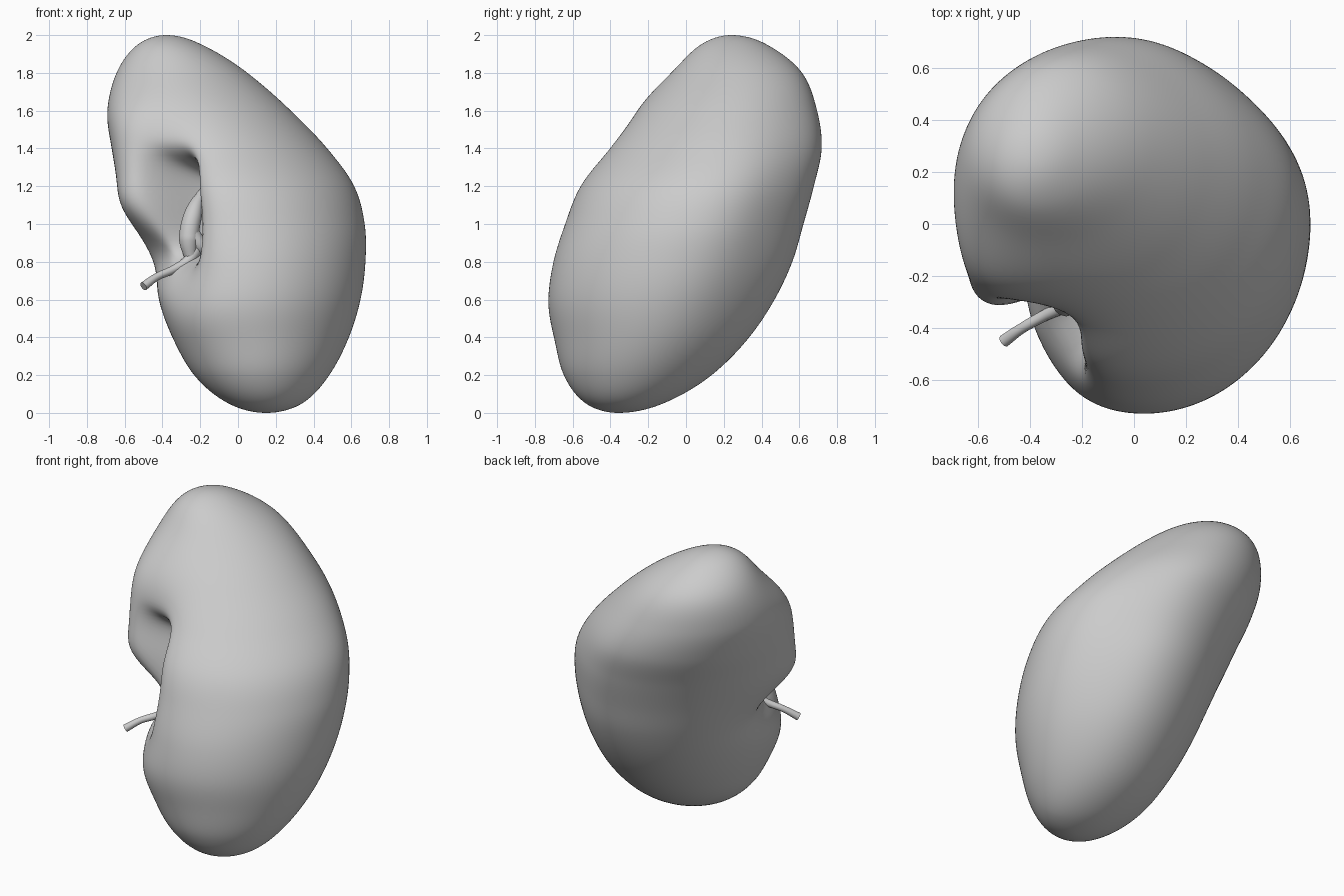
import bpy, bmesh, math
from mathutils import Vector

if "Cube" in bpy.data.objects:
    bpy.data.objects.remove(bpy.data.objects["Cube"])

# Body profile: height, left x, right x, front y, back y
PROFILE = [
    (0.00, 0.15, 0.15, -0.36, -0.36),
    (0.05, -0.05, 0.34, -0.53, -0.12),
    (0.20, -0.23, 0.49, -0.645, 0.14),
    (0.40, -0.34, 0.595, -0.69, 0.34),
    (0.60, -0.42, 0.655, -0.72, 0.475),
    (0.80, -0.48, 0.68, -0.70, 0.57),
    (1.00, -0.54, 0.675, -0.64, 0.63),
    (1.20, -0.60, 0.62, -0.56, 0.685),
    (1.40, -0.65, 0.48, -0.41, 0.725),
    (1.60, -0.68, 0.29, -0.25, 0.70),
    (1.80, -0.64, 0.06, -0.07, 0.62),
    (1.95, -0.53, -0.19, 0.08, 0.43),
    (2.00, -0.38, -0.38, 0.24, 0.24),
]
KEYS = [math.acos(1 - p[0]) for p in PROFILE]
R2 = math.sqrt(2)


def slope(i, c):
    a, b = max(i - 1, 0), min(i + 1, len(KEYS) - 1)
    return (PROFILE[b][c] - PROFILE[a][c]) / (KEYS[b] - KEYS[a])


def sample(t, c):
    """Smooth interpolation of one profile column."""
    i = max(k for k in range(len(KEYS) - 1) if KEYS[k] <= t or k == 0)
    h = KEYS[i + 1] - KEYS[i]
    s = (t - KEYS[i]) / h
    return ((2*s**3 - 3*s**2 + 1) * PROFILE[i][c] + (s**3 - 2*s**2 + s) * h * slope(i, c)
            + (3*s**2 - 2*s**3) * PROFILE[i + 1][c] + (s**3 - s**2) * h * slope(i + 1, c))


def bump(du, dz, wu, wz):
    return math.exp(-(du / wu)**2 - (dz / wz)**2)


def sculpt(x, y, z):
    """Swell the two lobes and press the notch in along the left-front diagonal."""
    u, v = (y - x) / R2, -(x + y) / R2
    if v <= 0:
        # Flatten the outer margin a little
        v *= 1 - 0.07 * math.exp(-((u - 0.4 * (z - 1)) / 0.35)**2)
    else:
        side = min(v / 0.3, 1)
        side = side * side * (3 - 2 * side)
        du = u + 0.07 - 0.24 * (z - 1)
        grow = (0.07 * bump(u - 0.22, z - 1.3, 0.24, 0.26) + 0.05 * bump(u - 0.26, z - 1.58, 0.3, 0.2)
                + 0.05 * bump(u - 0.26, z - 1.1, 0.2, 0.13) + 0.04 * bump(u + 0.25, z - 0.5, 0.3, 0.2))
        wide = 0.18 * bump(du, z - 1.1, 0.18, 0.36) + 0.10 * bump(u - 0.12, z - 0.83, 0.2, 0.14)
        deep = 0.32 * math.exp(-(abs(du) / 0.11)**3 - (abs(z - 1.08) / 0.25)**4)
        v += side * (grow - wide - deep)
    return Vector((-(u + v) / R2, (u - v) / R2, z))


# Bean-shaped body lofted from horizontal rings
RINGS, SEGS = 110, 192
bm = bmesh.new()
rows = []
for r in range(1, RINGS):
    t = math.pi * r / RINGS
    xl, xr, yl, yr = (sample(t, c) for c in range(1, 5))
    row = []
    for k in range(SEGS):
        a = 2 * math.pi * k / SEGS
        u, v = 0.95 * math.cos(a), 1.05 * math.sin(a)
        x = (xl + xr) / 2 - (u + v) / R2 * (xr - xl) / 2
        y = (yl + yr) / 2 + (u - v) / R2 * (yr - yl) / 2
        row.append(bm.verts.new(sculpt(x, y, 1 - math.cos(t))))
    rows.append(row)
for lo, hi in zip(rows, rows[1:]):
    for k in range(SEGS):
        n = (k + 1) % SEGS
        bm.faces.new((lo[k], lo[n], hi[n], hi[k]))
for row, p in ((rows[0], PROFILE[0]), (rows[-1], PROFILE[-1])):
    tip = bm.verts.new((p[1], p[3], p[0]))
    for k in range(SEGS):
        bm.faces.new((row[k], row[(k + 1) % SEGS], tip))
bmesh.ops.smooth_vert(bm, verts=bm.verts, factor=0.5, use_axis_x=True, use_axis_y=True)
bmesh.ops.recalc_face_normals(bm, faces=bm.faces)
for f in bm.faces:
    f.smooth = True
me = bpy.data.meshes.new("kidney_body")
bm.to_mesh(me)
bm.free()
body = bpy.data.objects.new("kidney_body", me)
bpy.context.collection.objects.link(body)


def tube(name, points):
    """Smooth tapering tube through (x, y, z, radius) points."""
    cu = bpy.data.curves.new(name, 'CURVE')
    cu.dimensions = '3D'
    cu.bevel_depth = 1
    cu.bevel_resolution = 5
    cu.use_fill_caps = True
    sp = cu.splines.new('BEZIER')
    sp.resolution_u = 10
    sp.bezier_points.add(len(points) - 1)
    for bp, (x, y, z, rad) in zip(sp.bezier_points, points):
        bp.co = (x, y, z)
        bp.radius = rad
        bp.handle_left_type = bp.handle_right_type = 'AUTO'
    ob = bpy.data.objects.new(name, cu)
    bpy.context.collection.objects.link(ob)
    return ob


# Drain tube leaving the notch
tube("ureter", [(-0.50, -0.45, 0.67, 0.024), (-0.43, -0.40, 0.72, 0.02),
                (-0.34, -0.35, 0.76, 0.022), (-0.26, -0.31, 0.81, 0.03),
                (-0.22, -0.28, 0.88, 0.045)])
# Funnel inside the notch with its branches
tube("pelvis_funnel", [(-0.25, -0.30, 0.81, 0.03), (-0.26, -0.30, 0.92, 0.055),
                       (-0.24, -0.28, 1.04, 0.05), (-0.20, -0.22, 1.14, 0.03),
                       (-0.12, -0.12, 1.22, 0.03)])
tube("lower_branch", [(-0.25, -0.30, 0.95, 0.045), (-0.19, -0.29, 0.88, 0.04),
                      (-0.10, -0.24, 0.82, 0.03)])
